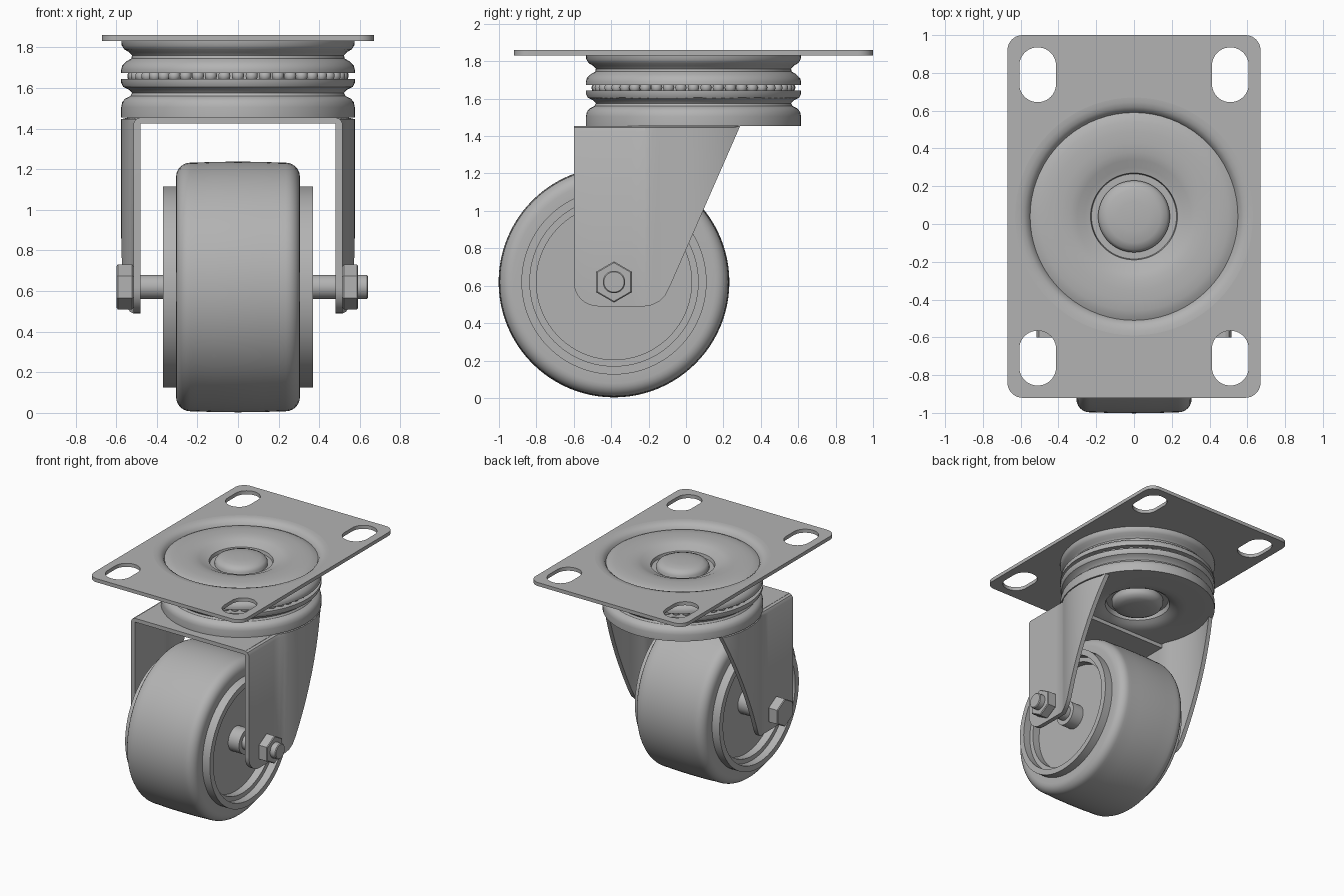
import bpy, bmesh, math
from mathutils import Matrix, Vector

if "Cube" in bpy.data.objects:
    bpy.data.objects.remove(bpy.data.objects["Cube"])

GREY = (0.45, 0.45, 0.45, 1)
steel = bpy.data.materials.new("grey_steel")
steel.use_nodes = True
steel.diffuse_color = GREY
steel.node_tree.nodes["Principled BSDF"].inputs["Base Color"].default_value = GREY

SWIVEL_Y = 0.04
AXLE = Vector((0, -0.385, 0.62))
TO_X = Matrix.Rotation(math.pi / 2, 4, 'Y')


def finish(name, bm, matrix=Matrix(), angle=35):
    bmesh.ops.remove_doubles(bm, verts=bm.verts, dist=1e-5)
    bmesh.ops.recalc_face_normals(bm, faces=bm.faces)
    bm.transform(matrix)
    mesh = bpy.data.meshes.new(name)
    bm.to_mesh(mesh)
    bm.free()
    mesh.materials.append(steel)
    ob = bpy.data.objects.new(name, mesh)
    bpy.context.collection.objects.link(ob)
    bpy.ops.object.select_all(action='DESELECT')
    ob.select_set(True)
    bpy.context.view_layer.objects.active = ob
    bpy.ops.object.shade_smooth_by_angle(angle=math.radians(angle))
    return ob


def lathe(name, profile, matrix, closed=False, steps=72):
    """Spin (radius, height) points around local z."""
    bm = bmesh.new()
    verts = [bm.verts.new((r, 0, h)) for r, h in profile]
    pairs = list(zip(verts, verts[1:] + verts[:1]))
    edges = [bm.edges.new(p) for p in (pairs if closed else pairs[:-1])]
    bmesh.ops.spin(bm, geom=verts + edges, cent=(0, 0, 0), axis=(0, 0, 1),
                   angle=2 * math.pi, steps=steps, use_merge=True)
    return finish(name, bm, matrix)


def rod(name, x0, x1, radius, sides=40, bevel=0.0):
    """Bar along x on the axle line; six sides make a hex."""
    bm = bmesh.new()
    bmesh.ops.create_cone(bm, cap_ends=True, segments=sides, radius1=radius,
                          radius2=radius, depth=x1 - x0)
    if sides == 6:
        bmesh.ops.rotate(bm, verts=bm.verts, matrix=Matrix.Rotation(math.pi / 2, 3, 'Z'))
    if bevel:
        rims = [e for e in bm.edges if abs(e.verts[0].co.z - e.verts[1].co.z) < 1e-5]
        bmesh.ops.bevel(bm, geom=rims, offset=bevel, segments=1, affect='EDGES')
    return finish(name, bm, Matrix.Translation(AXLE + Vector(((x0 + x1) / 2, 0, 0))) @ TO_X)


def rounded_loop(cx, cy, w, h, radius, n=10):
    pts = []
    for k, (sx, sy) in enumerate([(1, 1), (-1, 1), (-1, -1), (1, -1)]):
        for i in range(n + 1):
            a = math.pi / 2 * (k + i / n)
            pts.append((cx + sx * (w / 2 - radius) + radius * math.cos(a),
                        cy + sy * (h / 2 - radius) + radius * math.sin(a)))
    return pts


# Mounting plate: rounded rectangle with four slots and a pressed round opening
curve = bpy.data.curves.new("plate_outline", 'CURVE')
curve.dimensions = '2D'
curve.fill_mode = 'BOTH'
curve.extrude = 0.014
loops = [rounded_loop(0, SWIVEL_Y, 1.34, 1.92, 0.08),
         rounded_loop(0, SWIVEL_Y, 1.26, 1.26, 0.63, 18)]
loops += [rounded_loop(sx * 0.51, SWIVEL_Y + sy * 0.75, 0.195, 0.29, 0.097)
          for sx in (-1, 1) for sy in (-1, 1)]
for loop in loops:
    spline = curve.splines.new('POLY')
    spline.points.add(len(loop) - 1)
    for p, (x, y) in zip(spline.points, loop):
        p.co = (x, y, 0, 1)
    spline.use_cyclic_u = True
outline = bpy.data.objects.new("plate_outline", curve)
bpy.context.collection.objects.link(outline)
bpy.context.view_layer.update()
bm = bmesh.new()
bm.from_mesh(outline.evaluated_get(bpy.context.evaluated_depsgraph_get()).to_mesh())
bpy.data.objects.remove(outline)
finish("mounting_plate", bm, Matrix.Translation((0, 0, 1.846)))

# Swivel races: pressed sheet rings with a waisted outer wall
swivel = Matrix.Translation((0, SWIVEL_Y, 0))
lathe("upper_race", [
    (0.0, 1.77), (0.225, 1.77), (0.23, 1.795), (0.26, 1.803), (0.30, 1.822),
    (0.34, 1.833), (0.39, 1.837), (0.45, 1.837), (0.50, 1.833), (0.53, 1.825),
    (0.55, 1.815), (0.56, 1.835), (0.58, 1.85), (0.605, 1.858), (0.63, 1.86),
    (0.63, 1.832), (0.575, 1.832), (0.573, 1.81), (0.56, 1.79), (0.535, 1.775),
    (0.522, 1.76), (0.525, 1.745), (0.55, 1.73), (0.57, 1.71), (0.575, 1.69),
    (0.575, 1.673), (0.0, 1.673)], swivel)
lathe("lower_race", [
    (0.0, 1.645), (0.575, 1.645), (0.575, 1.625), (0.565, 1.605), (0.535, 1.59),
    (0.522, 1.575), (0.53, 1.56), (0.555, 1.548), (0.57, 1.53), (0.575, 1.505),
    (0.575, 1.455), (0.36, 1.455), (0.31, 1.46), (0.27, 1.475), (0.24, 1.495),
    (0.23, 1.53), (0.0, 1.53)], swivel)
lathe("race_core", [(0.0, 1.68), (0.46, 1.68), (0.46, 1.64), (0.0, 1.64)], swivel)

# Kingpin with domed heads above and below
lathe("kingpin", [
    (0.0, 1.835), (0.08, 1.833), (0.14, 1.826), (0.175, 1.812), (0.19, 1.79),
    (0.19, 1.50), (0.175, 1.475), (0.14, 1.458), (0.08, 1.45), (0.0, 1.448)], swivel)

# Ring of bearing balls
bm = bmesh.new()
COUNT = 48
for i in range(COUNT):
    a = 2 * math.pi * i / COUNT
    spot = Vector((0.515 * math.cos(a), 0.515 * math.sin(a), 1.659))
    bmesh.ops.create_icosphere(bm, subdivisions=2, radius=0.031,
                               matrix=Matrix.Translation(spot))
finish("bearing_balls", bm, swivel, 60)

# Fork legs: flat at the front, bulging around the swivel at the rear
SHEET = 0.035


def leg_x(y):
    return max(0.515, math.sqrt(max(0, 0.575 ** 2 - (y - SWIVEL_Y) ** 2)))


lower_edge = []
for i in range(9):
    a = math.pi / 2 * i / 8
    lower_edge.append((-0.47 - 0.13 * math.cos(a), 0.62 - 0.13 * math.sin(a)))
lower_edge += [(-0.38, 0.49), (-0.29, 0.49), (-0.22, 0.49), (-0.18, 0.497),
               (-0.14, 0.518), (-0.11, 0.55)]
lower_edge += [(-0.08 + 0.37 * i / 10, 0.61 + 0.845 * i / 10) for i in range(11)]
for side, word in ((1, "left"), (-1, "right")):
    bm = bmesh.new()
    columns = []
    for y, z in lower_edge:
        x = leg_x(y)
        # rounded shoulder where the flat leg meets the web
        soft = 0.012 if x < 0.516 else 0.0
        column = [(x - SHEET, z), (x, z), (x, max(z, 1.425)),
                  (x - soft, max(z, 1.446)), (x - SHEET, max(z, 1.455))]
        columns.append([bm.verts.new((side * px, y, pz)) for px, pz in column])
    for a, b in zip(columns, columns[1:]):
        for j in range(5):
            k = (j + 1) % 5
            bm.faces.new((a[j], a[k], b[k], b[j]))
    bm.faces.new(columns[0])
    bm.faces.new(columns[-1])
    bmesh.ops.dissolve_degenerate(bm, dist=1e-5, edges=bm.edges)
    finish(word + "_fork_leg", bm, angle=30)

# Web joining the legs under the races
bm = bmesh.new()
bmesh.ops.create_cube(bm, size=1, matrix=Matrix.Translation((0, -0.425, 1.44))
                      @ Matrix.Diagonal((0.97, 0.35, 0.03, 1)))
finish("fork_web", bm)

# Wheel: crowned tyre, raised rims and recessed hub discs, mirrored about x
half_wheel = [(0.617, 0.0), (0.616, 0.12), (0.612, 0.21)]
half_wheel += [(0.542 + 0.07 * math.cos(a), 0.235 + 0.07 * math.sin(a))
               for a in [math.pi / 12 * i for i in range(7)]]
half_wheel += [(0.495, 0.305), (0.495, 0.37), (0.45, 0.37), (0.45, 0.31),
               (0.415, 0.31), (0.415, 0.25), (0.0, 0.25)]
wheel = [(r, -h) for r, h in reversed(half_wheel[1:])] + half_wheel
lathe("wheel", wheel, Matrix.Translation(AXLE) @ TO_X, steps=96)

# Axle bolt, bosses, hex head and nut
rod("axle", -0.53, 0.64, 0.06, bevel=0.006)
for side, word in ((1, "left"), (-1, "right")):
    inner, outer = sorted((side * 0.24, side * 0.345))
    rod(word + "_hub_boss", inner, outer, 0.095)
rod("bolt_head", -0.598, -0.515, 0.11, 6, 0.006)
rod("axle_nut", 0.515, 0.592, 0.11, 6, 0.006)
